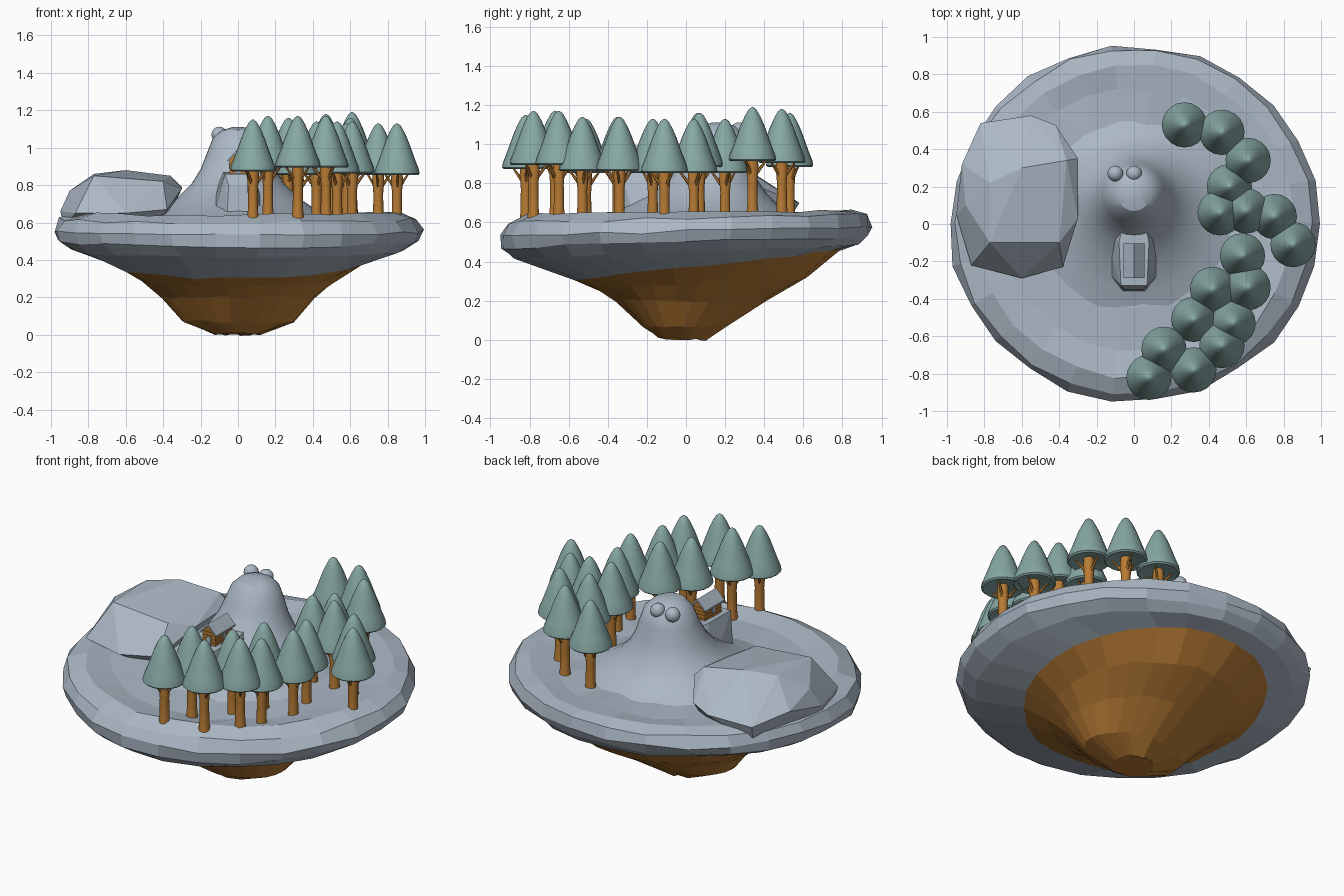
import bpy, bmesh, math, random
from mathutils import Vector

random.seed(4)
if "Cube" in bpy.data.objects:
    bpy.data.objects.remove(bpy.data.objects["Cube"])


def material(name, rgb):
    m = bpy.data.materials.new(name)
    m.use_nodes = True
    m.diffuse_color = (*rgb, 1)
    m.node_tree.nodes["Principled BSDF"].inputs["Base Color"].default_value = (*rgb, 1)
    return m


SNOW = material("pale blue grey", (0.41, 0.48, 0.56))
EARTH = material("earth brown", (0.48, 0.2, 0.035))
LEAF = material("frosty green", (0.24, 0.39, 0.37))


def finish(bm, name, mats, smooth=None):
    bmesh.ops.recalc_face_normals(bm, faces=bm.faces)
    me = bpy.data.meshes.new(name)
    bm.to_mesh(me)
    bm.free()
    ob = bpy.data.objects.new(name, me)
    bpy.context.collection.objects.link(ob)
    for m in mats:
        me.materials.append(m)
    if smooth:
        bpy.ops.object.select_all(action='DESELECT')
        ob.select_set(True)
        bpy.context.view_layer.objects.active = ob
        bpy.ops.object.shade_smooth_by_angle(angle=math.radians(smooth))
    return ob


def stack(bm, rings, sides, jitter=0.0, mats=None):
    """Skin tilted ellipses given as (half width, front y, back y, front z, back z)."""
    loops = []
    for rx, y0, y1, z0, z1 in rings:
        loop = []
        for i in range(sides):
            a = math.tau * i / sides
            t = (math.sin(a) + 1) / 2
            k = 1 + random.uniform(-jitter, jitter)
            p = (rx * math.cos(a) * k, (y0 + y1) / 2 + (y1 - y0) / 2 * math.sin(a) * k,
                 z0 + (z1 - z0) * t + random.uniform(-jitter, jitter) * 0.6)
            loop.append(bm.verts.new(p))
        loops.append(loop)
    for n, (a, b) in enumerate(zip(loops, loops[1:])):
        for i in range(sides):
            j = (i + 1) % sides
            f = bm.faces.new((a[i], a[j], b[j], b[i]))
            f.material_index = mats[n] if mats else 0
    bm.faces.new(loops[0]).material_index = mats[0] if mats else 0
    bm.faces.new(loops[-1])


def lathe(bm, profile, at, sides):
    x, y, z = at
    start = len(bm.verts)
    stack(bm, [(r, -r, r, h, h) for r, h in profile], sides)
    bm.verts.ensure_lookup_table()
    bmesh.ops.translate(bm, verts=bm.verts[start:], vec=(x, y, z))


# Floating island: brown root below, snowy slab above
bm = bmesh.new()
stack(bm, [
    (0.12, -0.14, 0.1, 0.01, 0.0),
    (0.3, -0.22, 0.2, 0.07, 0.07),
    (0.41, -0.36, 0.41, 0.2, 0.2),
    (0.52, -0.46, 0.62, 0.26, 0.32),
    (0.67, -0.58, 0.78, 0.3, 0.46),
    (0.88, -0.88, 0.88, 0.41, 0.49),
    (0.97, -0.94, 0.93, 0.47, 0.53),
    (0.99, -0.945, 0.95, 0.53, 0.58),
    (0.95, -0.91, 0.93, 0.6, 0.64),
    (0.86, -0.82, 0.85, 0.64, 0.66),
    (0.72, -0.68, 0.72, 0.62, 0.645),
    (0.5, -0.45, 0.5, 0.63, 0.64),
    (0.2, -0.2, 0.2, 0.63, 0.63)], 26, 0.014, [1] * 4 + [0] * 8)
finish(bm, "island", [SNOW, EARTH])

# Central mountain with its peak set back
bm = bmesh.new()
stack(bm, [
    (0.58, -0.52, 0.62, 0.61, 0.61),
    (0.43, -0.36, 0.5, 0.66, 0.66),
    (0.32, -0.22, 0.42, 0.73, 0.74),
    (0.25, -0.12, 0.37, 0.8, 0.81),
    (0.2, -0.05, 0.34, 0.88, 0.89),
    (0.165, 0.0, 0.32, 0.97, 0.98),
    (0.135, 0.03, 0.3, 1.05, 1.05),
    (0.09, 0.07, 0.26, 1.095, 1.09),
    (0.03, 0.13, 0.2, 1.11, 1.11)], 32)
finish(bm, "mountain", [SNOW], 30)

# Two round stones on the summit
for x in (-0.1, 0):
    bm = bmesh.new()
    bmesh.ops.create_uvsphere(bm, u_segments=20, v_segments=12, radius=0.042)
    bmesh.ops.translate(bm, verts=bm.verts, vec=(x, 0.27, 1.07))
    finish(bm, "summit_stone", [SNOW], 60)


def hull(name, pts):
    bm = bmesh.new()
    for p in pts:
        bm.verts.new(p)
    res = bmesh.ops.convex_hull(bm, input=bm.verts)
    junk = [g for g in res["geom_interior"] if isinstance(g, bmesh.types.BMVert)]
    bmesh.ops.delete(bm, geom=junk, context='VERTS')
    return finish(bm, name, [SNOW])


# Large faceted boulder
hull("boulder", [
    (-.82, .54, .68), (-.55, .58, .7), (-.42, .53, .72), (-.3, .35, .79), (-.3, .03, .78),
    (-.38, -.23, .67), (-.6, -.29, .65), (-.87, -.22, .65), (-.95, .05, .66), (-.92, .32, .72),
    (-.77, .22, .86), (-.77, -.1, .85), (-.6, .3, .88), (-.4, -.1, .82), (-.36, .34, .85),
    (-.9, .1, .77), (-.8, .5, .57), (-.4, .4, .57), (-.42, -.15, .57), (-.93, 0, .57)])

# Rocky ledge carrying the cabin
hull("ledge", [(s * x, y, z) for s in (-1, 1) for x, y, z in (
    (.07, -.33, .86), (.05, -.35, .8), (.1, -.3, .7), (.14, -.26, .6), (.08, -.1, .87),
    (.1, -.1, .8), (.17, 0, .62), (.06, 0, .87), (.06, -.36, .62))])


def prism(name, outline, y0, y1, mat):
    """Extrude an (x, z) outline from y0 to y1."""
    bm = bmesh.new()
    f = bm.faces.new([bm.verts.new((x, y0, z)) for x, z in outline])
    ext = bmesh.ops.extrude_face_region(bm, geom=[f])
    moved = [v for v in ext["geom"] if isinstance(v, bmesh.types.BMVert)]
    bmesh.ops.translate(bm, verts=moved, vec=(0, y1 - y0, 0))
    return finish(bm, name, [mat])


def box(name, x0, x1, y0, y1, z0, z1, mat):
    return prism(name, [(x0, z0), (x1, z0), (x1, z1), (x0, z1)], y0, y1, mat)


# Cabin with plank courses, pitched roof, door and windows
prism("cabin_walls", [(-.042, .86), (.042, .86), (.042, .94), (0, .982), (-.042, .94)],
      -.275, -.12, EARTH)
for i in range(4):
    z = 0.865 + i * 0.02
    box("cabin_plank", -.045, .045, -.278, -.117, z, z + 0.015, EARTH)
for s in (-1, 1):
    prism("cabin_roof", [(0, .98), (s * .056, .926), (s * .056, .936), (0, .994)],
          -.29, -.105, SNOW)
    box("cabin_window", s * .043, s * .049, -.215, -.185, .89, .92, SNOW)
box("cabin_door", -.014, .014, -.284, -.276, .862, .915, SNOW)

# Conifer grove: (x, y, top height)
TREES = [
    (.27, .53, 1.16), (.47, .49, 1.18), (.61, .34, 1.19), (.51, .2, 1.13), (.46, .06, 1.16),
    (.6, .07, 1.16), (.75, .04, 1.13), (.85, -.11, 1.13), (.58, -.17, 1.13), (.42, -.35, 1.14),
    (.61, -.34, 1.14), (.32, -.51, 1.13), (.53, -.53, 1.14), (.47, -.65, 1.17),
    (.16, -.67, 1.17), (.08, -.82, 1.15), (.32, -.78, 1.17)]
CANOPY = [(.03, .02), (.112, .0), (.121, .008), (.116, .035), (.098, .08), (.08, .13),
          (.062, .18), (.04, .23), (.02, .265), (.004, .277)]
TRUNK = [(.034, -.28), (.028, -.22), (.026, -.1), (.032, -.03), (.028, .05)]
for x, y, top in TREES:
    base = (x, y, top - 0.277)
    bm = bmesh.new()
    lathe(bm, CANOPY, base, 20)
    finish(bm, "tree_canopy", [LEAF], 50)
    bm = bmesh.new()
    lathe(bm, TRUNK, base, 10)
    # Short boughs reaching up under the canopy
    turn = random.uniform(0, math.tau)
    for k in range(3):
        a = turn + k * math.tau / 3
        out = Vector((math.cos(a), math.sin(a), 0))
        start = Vector(base) + out * 0.02 + Vector((0, 0, -0.06))
        end = Vector(base) + out * 0.075 + Vector((0, 0, 0.01))
        d = end - start
        mat = d.to_track_quat('Z', 'Y').to_matrix().to_4x4()
        mat.translation = (start + end) / 2
        bmesh.ops.create_cone(bm, cap_ends=True, segments=6, radius1=.01, radius2=.005,
                              depth=d.length, matrix=mat)
    finish(bm, "tree_trunk", [EARTH], 40)
